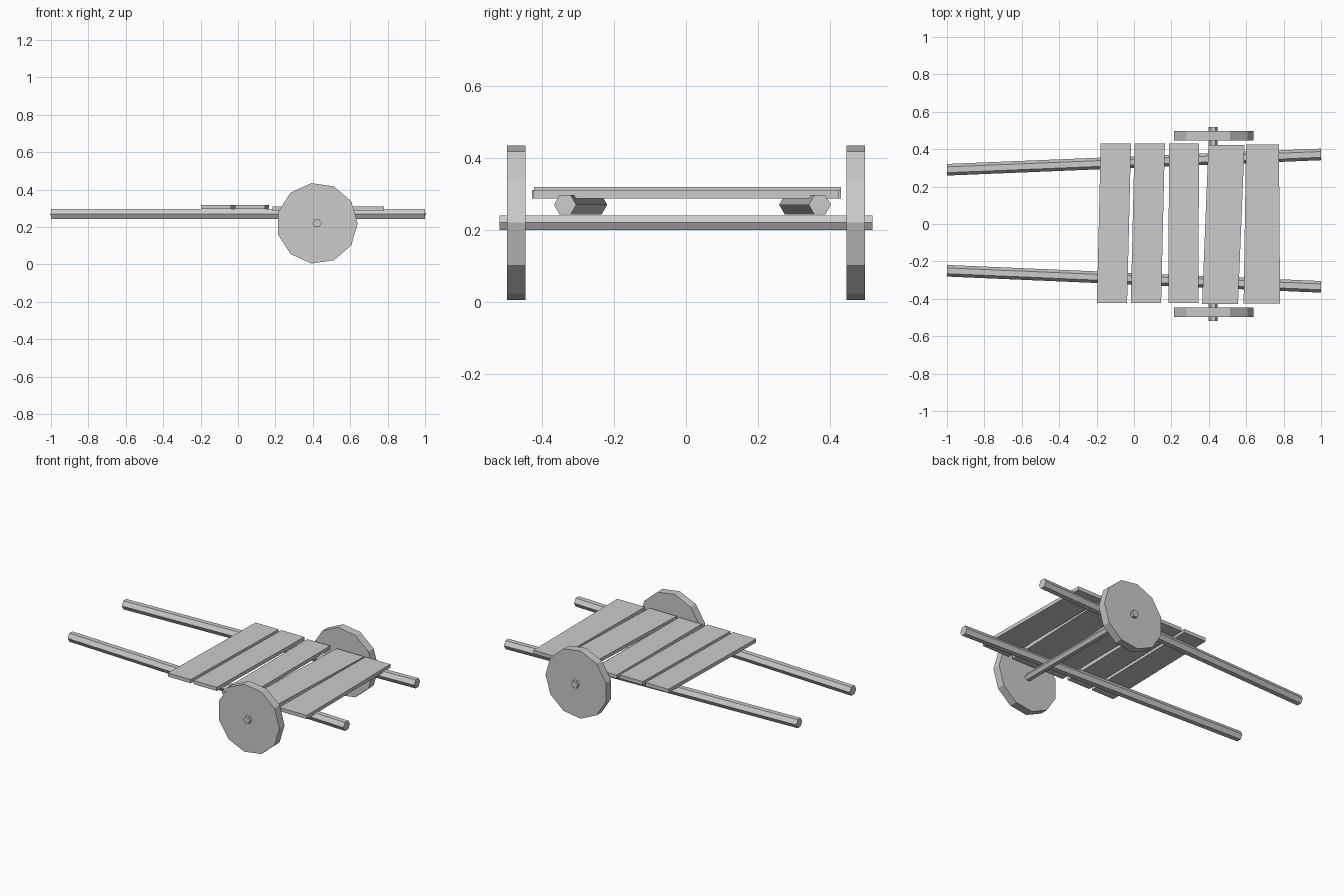
import bpy
import bmesh
from math import cos, sin, tau
from mathutils import Vector

if "Cube" in bpy.data.objects:
    bpy.data.objects.remove(bpy.data.objects["Cube"], do_unlink=True)

# Single plain grey
grey = bpy.data.materials.new("plain_grey")
grey.use_nodes = True
colour = (0.6, 0.6, 0.6, 1)
grey.diffuse_color = colour
grey.node_tree.nodes["Principled BSDF"].inputs["Base Color"].default_value = colour


def extrude_outline(name, outline, offset):
    """Solid made by extruding a flat outline along an offset."""
    bm = bmesh.new()
    face = bm.faces.new([bm.verts.new(p) for p in outline])
    result = bmesh.ops.extrude_face_region(bm, geom=[face], use_keep_orig=True)
    moved = [g for g in result["geom"] if isinstance(g, bmesh.types.BMVert)]
    bmesh.ops.translate(bm, verts=moved, vec=offset)
    bmesh.ops.recalc_face_normals(bm, faces=bm.faces)
    mesh = bpy.data.meshes.new(name)
    bm.to_mesh(mesh)
    bm.free()
    mesh.materials.append(grey)
    obj = bpy.data.objects.new(name, mesh)
    bpy.context.collection.objects.link(obj)
    return obj


def rod(name, start, end, radius, sides):
    """Regular prism between two points, with a corner pointing sideways."""
    start, end = Vector(start), Vector(end)
    side = (end - start).normalized().cross(Vector((0, 0, 1)))
    up = Vector((0, 0, 1))
    ring = [start + radius * (side * cos(tau * i / sides) + up * sin(tau * i / sides))
            for i in range(sides)]
    return extrude_outline(name, ring, end - start)


# Wheels and axle
wheel_x, wheel_z, wheel_r = 0.423, 0.22, 0.217
rod("front_wheel", (wheel_x, -0.498, wheel_z), (wheel_x, -0.446, wheel_z), wheel_r, 11)
rod("back_wheel", (wheel_x, 0.446, wheel_z), (wheel_x, 0.498, wheel_z), wheel_r, 11)
rod("axle", (wheel_x, -0.518, wheel_z), (wheel_x, 0.518, wheel_z), 0.024, 6)

# Two long shafts, closer together at the handle end
for name, y_handle, y_tail in (("front_shaft", -0.25, -0.336), ("back_shaft", 0.29, 0.372)):
    rod(name, (-1, y_handle, 0.27), (1, y_tail, 0.27), 0.031, 6)

# Uneven deck planks: x span at the back, x span at the front, back y, front y, base height
planks = [
    ((-0.178, -0.016), (-0.198, -0.037), 0.431, -0.422, 0.296),
    ((0.003, 0.165), (-0.017, 0.145), 0.431, -0.422, 0.296),
    ((0.187, 0.347), (0.184, 0.345), 0.431, -0.422, 0.288),
    ((0.398, 0.591), (0.364, 0.556), 0.423, -0.428, 0.288),
    ((0.599, 0.775), (0.586, 0.781), 0.425, -0.425, 0.288),
]
for i, (back, front, y_back, y_front, z) in enumerate(planks, 1):
    corners = [(front[0], y_front, z), (front[1], y_front, z),
               (back[1], y_back, z), (back[0], y_back, z)]
    extrude_outline(f"deck_plank_{i}", corners, (0, 0, 0.023))
